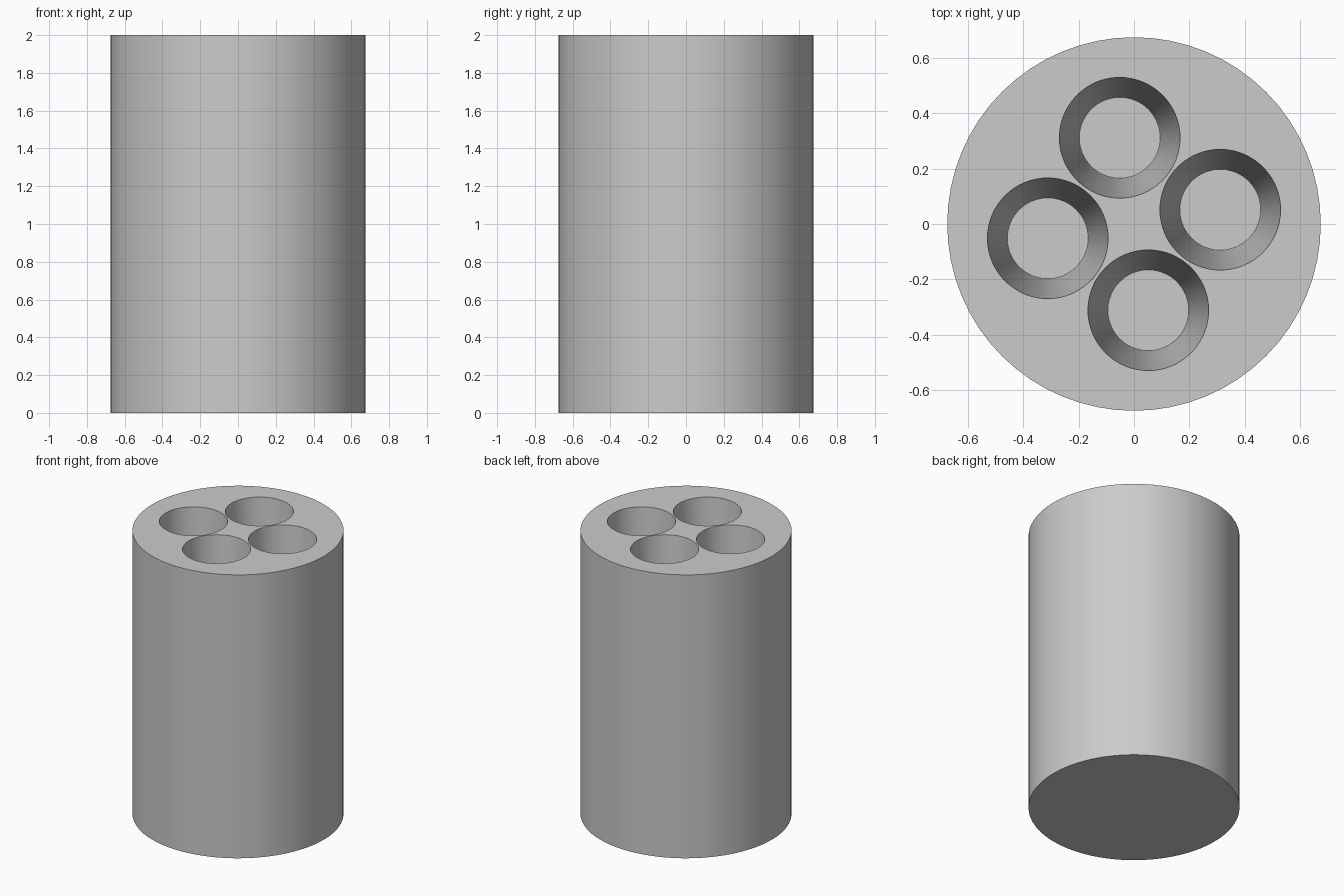
import bpy, bmesh, math

cube = bpy.data.objects.get("Cube")
if cube:
    bpy.data.objects.remove(cube, do_unlink=True)

HEIGHT, RADIUS = 2.0, 0.675
HOLE_TOP, HOLE_BOTTOM, HOLE_DEPTH = 0.218, 0.146, 1.2
HOLE_OFFSET, HOLE_TURN = 0.316, math.radians(9.4)
SIDES = 64

grey = bpy.data.materials.new("plain grey")
grey.use_nodes = True
colour = (0.6, 0.6, 0.6, 1)
grey.diffuse_color = colour
grey.node_tree.nodes["Principled BSDF"].inputs["Base Color"].default_value = colour

bm = bmesh.new()


def ring(x, y, z, radius):
    """A closed loop of vertices around a vertical axis."""
    steps = [2 * math.pi * i / SIDES for i in range(SIDES)]
    return [bm.verts.new((x + radius * math.cos(a), y + radius * math.sin(a), z))
            for a in steps]


def edges_of(loop):
    return [bm.edges.get((v, loop[(i + 1) % SIDES])) for i, v in enumerate(loop)]


def wall(lower, upper):
    """Quads joining two loops."""
    for i in range(SIDES):
        j = (i + 1) % SIDES
        bm.faces.new((lower[i], lower[j], upper[j], upper[i]))


# Outer cylinder with a closed base
base = ring(0, 0, 0, RADIUS)
rim = ring(0, 0, HEIGHT, RADIUS)
wall(base, rim)
bm.faces.new(base)
top_edges = edges_of(rim)

# Four tapered sockets with flat floors
for k in range(4):
    angle = HOLE_TURN + k * math.pi / 2
    x, y = HOLE_OFFSET * math.cos(angle), HOLE_OFFSET * math.sin(angle)
    floor = ring(x, y, HEIGHT - HOLE_DEPTH, HOLE_BOTTOM)
    mouth = ring(x, y, HEIGHT, HOLE_TOP)
    wall(floor, mouth)
    bm.faces.new(floor)
    top_edges += edges_of(mouth)

# Top face around the sockets
bmesh.ops.triangle_fill(bm, edges=top_edges, use_beauty=True, normal=(0, 0, 1))
bmesh.ops.recalc_face_normals(bm, faces=bm.faces)

mesh = bpy.data.meshes.new("holder_body")
bm.to_mesh(mesh)
bm.free()
mesh.materials.append(grey)
body = bpy.data.objects.new("holder_body", mesh)
bpy.context.collection.objects.link(body)

# Smooth walls, sharp rims
bpy.ops.object.select_all(action="DESELECT")
body.select_set(True)
bpy.context.view_layer.objects.active = body
bpy.ops.object.shade_smooth_by_angle(angle=math.radians(30))
